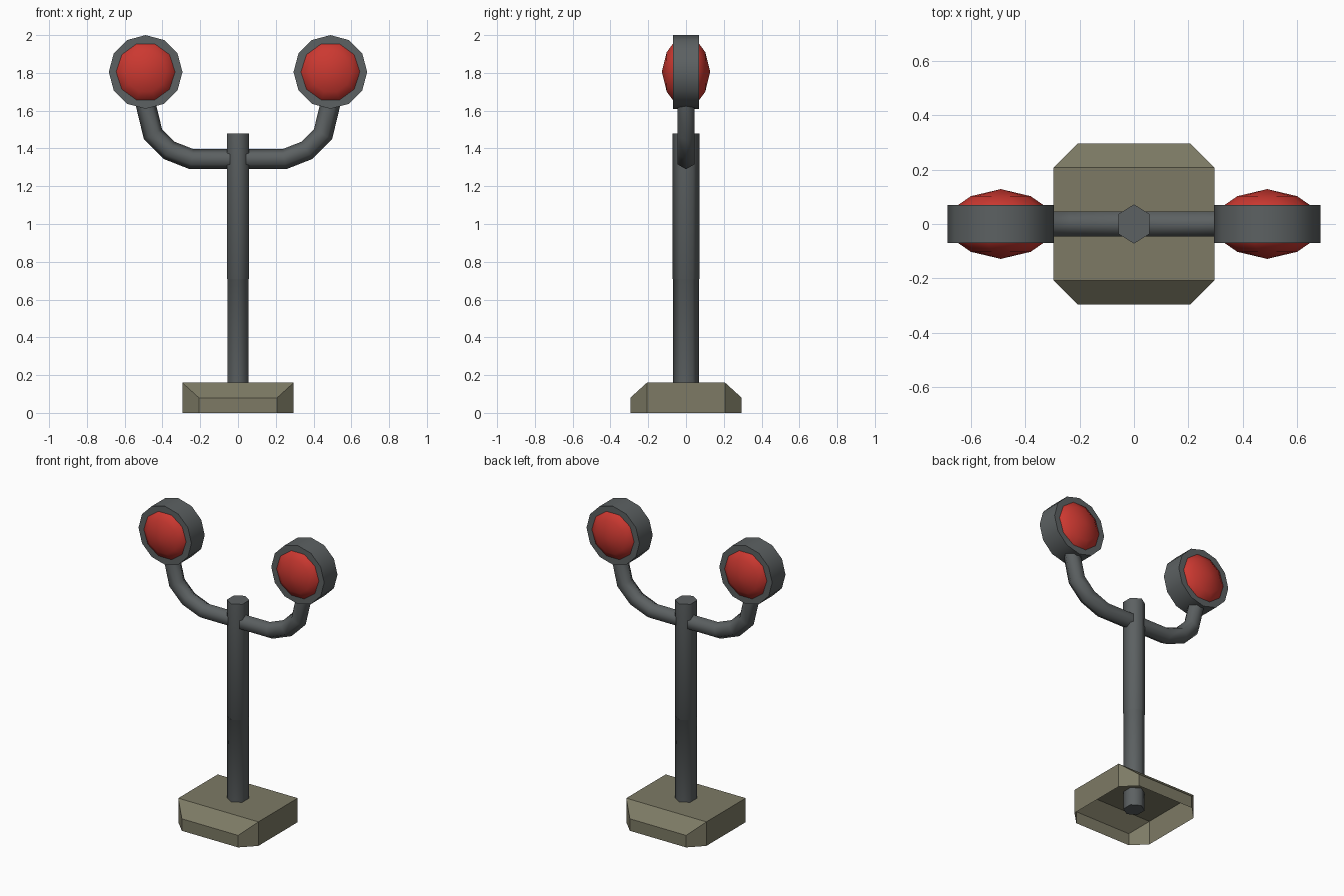
import bpy, bmesh, math
from mathutils import Vector

if "Cube" in bpy.data.objects:
    bpy.data.objects.remove(bpy.data.objects["Cube"])


def material(name, rgb):
    m = bpy.data.materials.new(name)
    m.diffuse_color = (*rgb, 1)
    m.use_nodes = True
    m.node_tree.nodes["Principled BSDF"].inputs["Base Color"].default_value = m.diffuse_color
    return m


GREY = material("dark_grey_metal", (0.107, 0.119, 0.122))
RED = material("red_lens", (0.60, 0.040, 0.030))
STONE = material("olive_concrete", (0.205, 0.195, 0.130))


def finish(name, bm, mat, smooth=True):
    bmesh.ops.recalc_face_normals(bm, faces=bm.faces)
    me = bpy.data.meshes.new(name)
    bm.to_mesh(me)
    bm.free()
    me.materials.append(mat)
    if smooth:
        for p in me.polygons:
            p.use_smooth = True
        me.set_sharp_from_angle(angle=math.radians(65))
    ob = bpy.data.objects.new(name, me)
    bpy.context.collection.objects.link(ob)
    return ob


def loft(name, rings, mat):
    """Skin a list of equal-length point rings and cap both ends."""
    bm = bmesh.new()
    vs = [[bm.verts.new(p) for p in r] for r in rings]
    n = len(vs[0])
    for a, b in zip(vs, vs[1:]):
        for i in range(n):
            j = (i + 1) % n
            bm.faces.new((a[i], a[j], b[j], b[i]))
    bm.faces.new(vs[0])
    bm.faces.new(vs[-1])
    bmesh.ops.remove_doubles(bm, verts=bm.verts, dist=1e-5)
    return finish(name, bm, mat)


def ring(c, u, v, n):
    """n points around c, spanned by the half-axes u and v."""
    return [c + u * math.cos(2 * math.pi * k / n) + v * math.sin(2 * math.pi * k / n)
            for k in range(n)]


X, Y, Z = Vector((1, 0, 0)), Vector((0, 1, 0)), Vector((0, 0, 1))

# base: hollow block, open below, vertical corners cut, front and back top edges sloped
H, C, LOW, TOP = 0.295, 0.207, 0.08, 0.16
plan = [(C, -H), (H, -C), (H, C), (C, H), (-C, H), (-H, C), (-H, -C), (-C, -H)]
bm = bmesh.new()
lower = [bm.verts.new((x, y, 0)) for x, y in plan]
upper = [bm.verts.new((x, y, LOW if abs(y) > 0.25 else TOP)) for x, y in plan]
for i in range(8):
    j = (i + 1) % 8
    bm.faces.new((lower[i], lower[j], upper[j], upper[i]))
bm.faces.new((upper[1], upper[2], upper[5], upper[6]))
bm.faces.new((upper[0], upper[1], upper[6], upper[7]))
bm.faces.new((upper[2], upper[3], upper[4], upper[5]))
finish("base", bm, STONE, smooth=False)

# post: six-sided, very slightly thicker in the upper half
loft("post", [ring(Z * z, Y * ry, X * rx, 6) for z, rx, ry in
              [(0.04, 0.064, 0.068), (0.705, 0.064, 0.068),
               (0.71, 0.0665, 0.072), (1.48, 0.0665, 0.072)]], GREY)

for side, s in (("left", -1), ("right", 1)):
    # arm: six-sided tube bent upwards
    path = [Vector((s * x, 0, z)) for x, z in
            [(0.02, 1.343), (0.245, 1.343), (0.365, 1.39), (0.45, 1.475), (0.49, 1.64)]]
    rings = []
    for i, p in enumerate(path):
        a = (path[i] - path[i - 1]).normalized() if i else None
        b = (path[i + 1] - path[i]).normalized() if i < len(path) - 1 else a
        a = a or b
        nrm = (a + b).normalized().cross(Y)
        rings.append(ring(p, nrm * 0.053 / math.cos(a.angle(b) / 2), Y * 0.053, 6))
    loft(side + "_arm", rings, GREY)

    # lamp housing: twelve-sided drum facing front and back
    c = Vector((s * 0.489, 0, 1.805))
    loft(side + "_lamp_housing",
         [ring(c + Y * y, X * 0.195, Z * 0.195, 12) for y in (-0.07, 0.07)], GREY)

    # lens: faceted dome bulging out of both sides
    prof = [(0.0, 0.128), (0.11, 0.102), (0.156, 0.07), (0.175, 0.03)]
    prof = [(r, -y) for r, y in prof] + [(r, y) for r, y in reversed(prof)]
    bm = bmesh.new()
    n = 10
    rows = [[bm.verts.new(p) for p in ring(c + Y * y, X * r, Z * r, n)] if r
            else [bm.verts.new(c + Y * y)] * n for r, y in prof]
    for a, b in zip(rows, rows[1:]):
        for i in range(n):
            j = (i + 1) % n
            bm.faces.new(list(dict.fromkeys((a[i], a[j], b[j], b[i]))))
    finish(side + "_lens", bm, RED)
